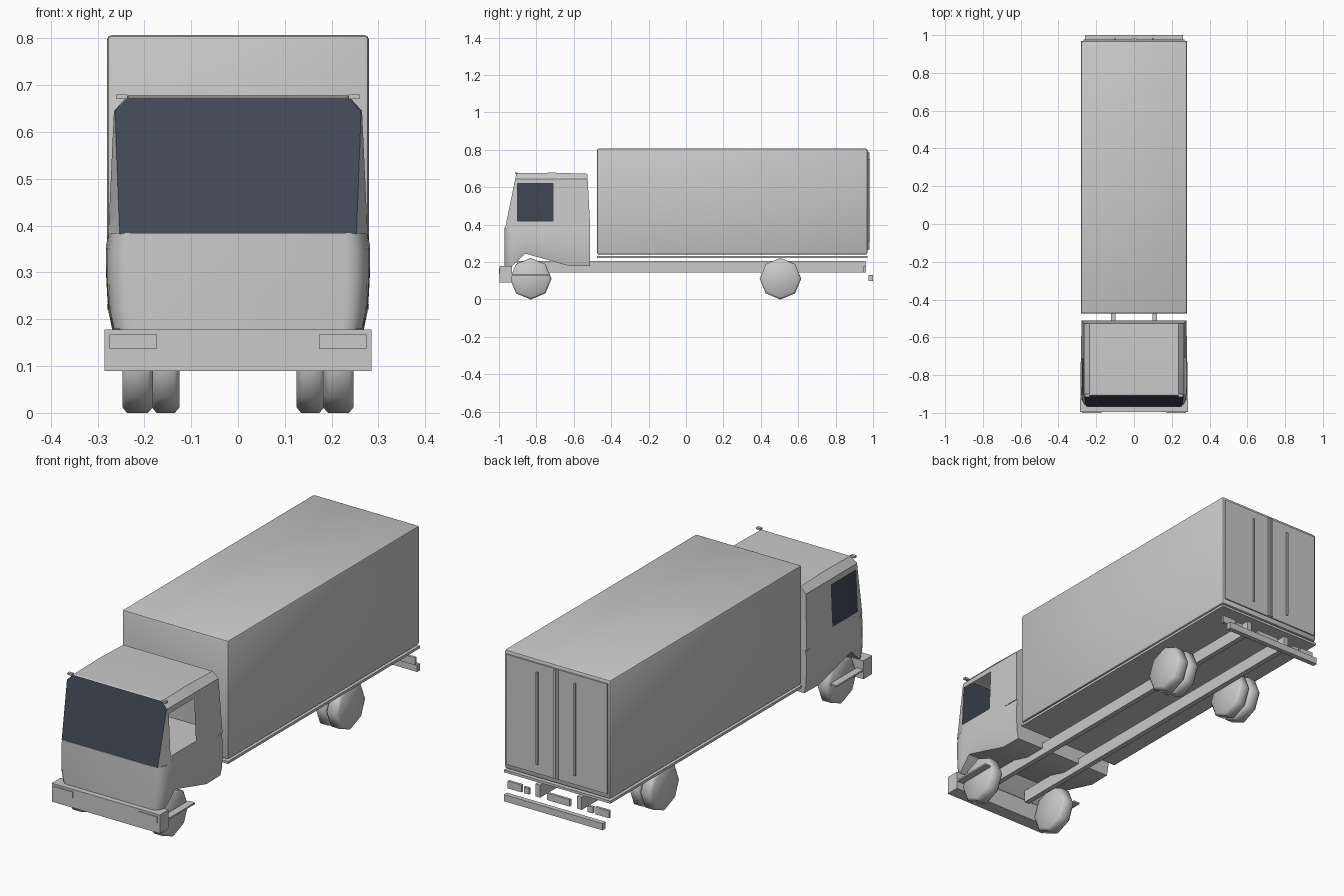
import bpy, bmesh, math

if "Cube" in bpy.data.objects:
    bpy.data.objects.remove(bpy.data.objects["Cube"])


def material(name, rgb):
    m = bpy.data.materials.new(name)
    m.diffuse_color = (*rgb, 1)
    m.use_nodes = True
    m.node_tree.nodes["Principled BSDF"].inputs["Base Color"].default_value = m.diffuse_color
    return m


GREY = material("light_grey_paint", (0.588, 0.588, 0.588))
GLASS = material("dark_blue_glass", (0.055, 0.066, 0.095))


def finish(bm, name, mats=(GREY,), smooth=30):
    bmesh.ops.recalc_face_normals(bm, faces=bm.faces)
    me = bpy.data.meshes.new(name)
    bm.to_mesh(me)
    bm.free()
    ob = bpy.data.objects.new(name, me)
    bpy.context.collection.objects.link(ob)
    for m in mats:
        me.materials.append(m)
    if smooth:
        bpy.ops.object.select_all(action='DESELECT')
        ob.select_set(True)
        bpy.context.view_layer.objects.active = ob
        bpy.ops.object.shade_smooth_by_angle(angle=math.radians(smooth))
    return ob


def box(name, x, y, z, bevel=0.0):
    """Box from (min, max) ranges, optionally with bevelled edges."""
    bm = bmesh.new()
    bmesh.ops.create_cube(bm, size=1)
    for v in bm.verts:
        v.co = [(a + b) / 2 + c * (b - a) for c, (a, b) in zip(v.co, (x, y, z))]
    if bevel:
        bmesh.ops.bevel(bm, geom=bm.edges[:], offset=bevel, segments=2,
                        profile=0.5, affect='EDGES')
    return finish(bm, name, smooth=40 if bevel else 0)


def pair(name, x, y, z):
    """Mirrored boxes on both sides."""
    box(name + "_right", x, y, z)
    box(name + "_left", (-x[1], -x[0]), y, z)


def wheel(name, x0, x1, y, r=0.111):
    """Eight-sided tyre with chamfered shoulders."""
    bm = bmesh.new()
    e = 0.01 if x1 > x0 else -0.01
    rings = []
    for x, rad in ((x0, r - 0.012), (x0 + e, r), (x1 - e, r), (x1, r - 0.012)):
        rings.append([bm.verts.new((x, y + rad * math.sin(k * math.pi / 4),
                                    r + rad * math.cos(k * math.pi / 4)))
                      for k in range(8)])
    for a, b in zip(rings, rings[1:]):
        for k in range(8):
            bm.faces.new((a[k], a[k - 1], b[k - 1], b[k]))
    bm.faces.new(rings[0])
    bm.faces.new(rings[-1])
    finish(bm, name, smooth=50)


# cargo body, floor plate and rear doors
box("cargo_body", (-0.28, 0.28), (-0.475, 0.97), (0.24, 0.807), 0.01)
box("cargo_floor", (-0.28, 0.28), (-0.475, 0.97), (0.221, 0.233))
box("rear_doors", (-0.267, 0.267), (0.96, 0.976), (0.265, 0.79))
for i, x in enumerate((-0.007, 0.007)):
    box(f"door_seam_{i}", (x - 0.005, x + 0.005), (0.97, 0.982), (0.268, 0.787))
pair("door_rod", (0.096, 0.104), (0.97, 0.984), (0.31, 0.75))

# chassis
pair("frame_rail", (0.097, 0.122), (-0.9, 0.96), (0.145, 0.205))
box("rear_bumper", (-0.26, 0.26), (0.977, 1.0), (0.1, 0.132))
pair("tail_lamp", (0.195, 0.268), (0.95, 0.962), (0.145, 0.18))
pair("small_tail_lamp", (0.155, 0.182), (0.95, 0.962), (0.145, 0.175))
box("rear_plate", (-0.06, 0.06), (0.95, 0.962), (0.145, 0.178))

# front bumper, headlights and steps
box("front_bumper", (-0.285, 0.285), (-0.996, -0.93), (0.09, 0.178))
pair("headlight", (0.173, 0.274), (-1.0, -0.99), (0.138, 0.167))
pair("step", (0.25, 0.284), (-0.935, -0.73), (0.128, 0.136))

# wheels, doubled at the back
for s, side in ((1, "right"), (-1, "left")):
    wheel(f"front_wheel_{side}", s * 0.182, s * 0.247, -0.83)
    wheel(f"rear_inner_wheel_{side}", s * 0.125, s * 0.184, 0.505)
    wheel(f"rear_outer_wheel_{side}", s * 0.184, s * 0.247, 0.505)

# lower cab: plan outline lofted upwards from an arched underside
UNDER = ((-0.97, 0.178), (-0.925, 0.18), (-0.86, 0.245),
         (-0.74, 0.212), (-0.62, 0.178), (-0.5, 0.178))


def underside(y):
    for (y0, z0), (y1, z1) in zip(UNDER, UNDER[1:]):
        if y <= y1:
            return z0 + (z1 - z0) * (y - y0) / (y1 - y0)


plan = ((0.277, -0.512), (0.28, -0.62), (0.282, -0.74), (0.282, -0.86),
        (0.28, -0.9), (0.276, -0.93), (0.265, -0.953), (0.25, -0.966), (0.233, -0.97))
bm = bmesh.new()
rings = []
for t, k in ((0, 0.96), (0.2, 0.99), (0.5, 1.0), (0.8, 1.0), (1, 0.982)):
    rings.append([[bm.verts.new((s * x * k, y, underside(y) * (1 - t) + 0.384 * t))
                   for x, y in plan] for s in (1, -1)])
for a, b in zip(rings, rings[1:]):
    for s in (0, 1):
        for i in range(len(plan) - 1):
            bm.faces.new((a[s][i], a[s][i + 1], b[s][i + 1], b[s][i]))
    for i in (0, -1):
        bm.faces.new((a[0][i], a[1][i], b[1][i], b[0][i]))
for r in (rings[0], rings[-1]):
    for i in range(len(plan) - 1):
        bm.faces.new((r[0][i], r[0][i + 1], r[1][i + 1], r[1][i]))
finish(bm, "lower_cab", smooth=35)

# upper cab: open shell, glazed in front and on the left, open window on the right
bm = bmesh.new()
shell = {}
for s in (1, -1):
    for r, z in enumerate((0.382, 0.42, 0.62, 0.645, 0.672)):
        t = (z - 0.382) / 0.263
        x = 0.277 - 0.012 * t
        columns = [(x, -0.512 - 0.014 * t), (x, -0.71), (x, -0.902),
                   (0.253 + 0.01 * t, -0.967 + 0.054 * t)]
        for c, (px, py) in enumerate(columns):
            crown = (0, 0.006, 0.003, 0)[c] if r == 4 else 0
            shell[s, r, c] = bm.verts.new((s * (0.235 if r == 4 else px), py, z + crown))


def face(keys, mat=0):
    bm.faces.new([shell[k] for k in keys]).material_index = mat


for r in range(4):
    for s in (1, -1):
        for c in range(3):
            window = r == 1 and c == 1
            if window and s == 1:
                continue
            face(((s, r, c), (s, r, c + 1), (s, r + 1, c + 1), (s, r + 1, c)), int(window))
    for c, mat in ((0, 0), (3, 1)):
        face(((1, r, c), (-1, r, c), (-1, r + 1, c), (1, r + 1, c)), mat)
for c in range(3):
    face(((1, 4, c), (1, 4, c + 1), (-1, 4, c + 1), (-1, 4, c)))
finish(bm, "upper_cab", (GREY, GLASS), smooth=20)

# small roof marker lamps
pair("roof_marker", (0.236, 0.26), (-0.915, -0.9), (0.671, 0.68))
